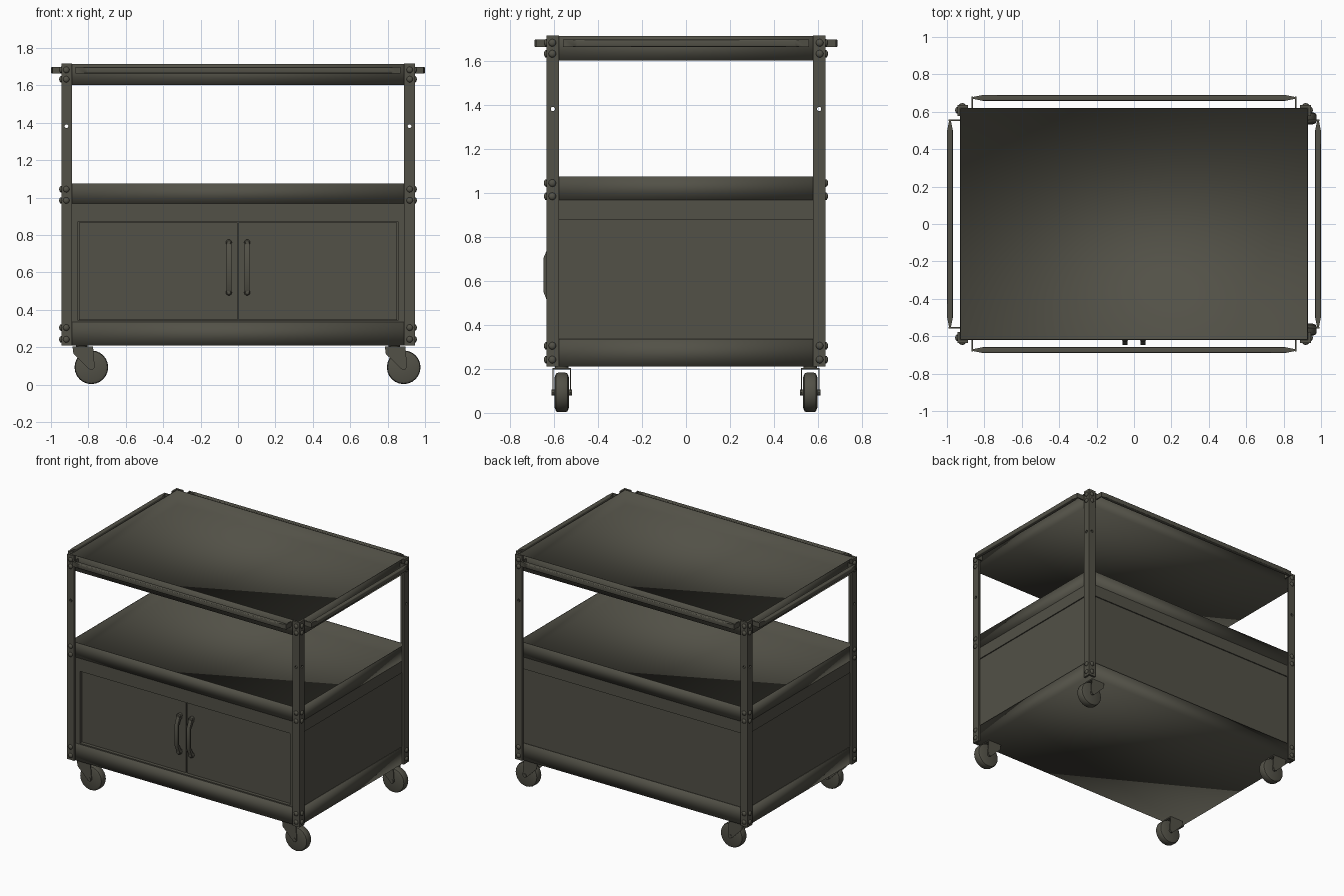
import bpy, bmesh, math
from mathutils import Matrix, Vector

if "Cube" in bpy.data.objects:
    bpy.data.objects.remove(bpy.data.objects["Cube"])

COLOUR = (0.085, 0.082, 0.063, 1)
steel = bpy.data.materials.new("dark_olive_steel")
steel.use_nodes = True
steel.diffuse_color = COLOUR
steel.node_tree.nodes["Principled BSDF"].inputs["Base Color"].default_value = COLOUR


def finish(name, bm, smooth=None):
    """Turn a bmesh into an object; smooth is an edge angle in degrees."""
    bmesh.ops.recalc_face_normals(bm, faces=bm.faces)
    mesh = bpy.data.meshes.new(name)
    bm.to_mesh(mesh)
    bm.free()
    mesh.materials.append(steel)
    ob = bpy.data.objects.new(name, mesh)
    bpy.context.collection.objects.link(ob)
    if smooth:
        bpy.ops.object.select_all(action='DESELECT')
        ob.select_set(True)
        bpy.context.view_layer.objects.active = ob
        if smooth >= 180:
            bpy.ops.object.shade_smooth()
        else:
            bpy.ops.object.shade_smooth_by_angle(angle=math.radians(smooth))
    return ob


def add_box(bm, x, y, z):
    """Box from (min, max) pairs."""
    size = Matrix.Diagonal((x[1] - x[0], y[1] - y[0], z[1] - z[0], 1))
    mid = Matrix.Translation((sum(x) / 2, sum(y) / 2, sum(z) / 2))
    bmesh.ops.create_cube(bm, size=1, matrix=mid @ size)


def box(name, x, y, z):
    bm = bmesh.new()
    add_box(bm, x, y, z)
    return finish(name, bm)


def add_lathe(bm, profile, axis, origin, sides=16):
    """Spin (distance along axis, radius) points into a closed solid."""
    turn = Vector((0, 0, 1)).rotation_difference(Vector(axis)).to_matrix()
    rings = []
    for d, r in profile:
        rings.append([bm.verts.new(Vector(origin) + turn @ Vector(
            (r * math.cos(2 * math.pi * i / sides), r * math.sin(2 * math.pi * i / sides), d)))
            for i in range(sides)])
    for a, b in zip(rings, rings[1:]):
        for i in range(sides):
            j = (i + 1) % sides
            bm.faces.new((a[i], a[j], b[j], b[i]))
    bm.faces.new(rings[0])
    bm.faces.new(rings[-1])


def add_prism(bm, points, offset):
    """Extrude a flat outline along an offset."""
    face = bm.faces.new([bm.verts.new(p) for p in points])
    out = bmesh.ops.extrude_face_region(bm, geom=[face])
    verts = [v for v in out["geom"] if isinstance(v, bmesh.types.BMVert)]
    bmesh.ops.translate(bm, verts=verts, vec=offset)


# Thin sheet trays, open at the top, softly shaded over their folds
W, D, SHEET = 0.93, 0.62, 0.007
for name, low, high in (("top_tray", 1.602, 1.714), ("middle_tray", 0.968, 1.076),
                        ("bottom_tray", 0.21, 0.335)):
    bm = bmesh.new()
    add_box(bm, (-W, W), (-D, D), (low, high))
    bm.normal_update()
    top = max(bm.faces, key=lambda f: f.calc_center_median().z)
    bmesh.ops.inset_region(bm, faces=[top], thickness=SHEET)
    out = bmesh.ops.extrude_face_region(bm, geom=[top])
    bmesh.ops.delete(bm, geom=[top], context='FACES_ONLY')
    floor = [v for v in out["geom"] if isinstance(v, bmesh.types.BMVert)]
    bmesh.ops.translate(bm, verts=floor, vec=(0, 0, low + SHEET - high))
    finish(name, bm, 180)

# Cabinet side and back panels below an overhanging strip
for s, side in ((-1, "right"), (1, "left")):
    box(side + "_panel", sorted((s * 0.9, s * 0.92)), (-0.6, 0.605), (0.32, 0.885))
    box(side + "_strip", sorted((s * 0.9, s * 0.928)), (-0.61, 0.615), (0.88, 0.969))
box("back_panel", (-0.9, 0.9), (0.59, 0.61), (0.32, 0.885))
box("back_strip", (-0.9, 0.9), (0.59, 0.618), (0.88, 0.969))

# Front frame around the door opening
bm = bmesh.new()
for s in (-1, 1):
    add_box(bm, sorted((s * 0.855, s * 0.92)), (-0.618, -0.58), (0.32, 0.969))
add_box(bm, (-0.855, 0.855), (-0.618, -0.58), (0.872, 0.969))
add_box(bm, (-0.855, 0.855), (-0.618, -0.58), (0.32, 0.343))
finish("door_frame", bm)

# Doors and arched pull handles
for s, side in ((-1, "right"), (1, "left")):
    box(side + "_door", sorted((s * 0.004, s * 0.851)), (-0.6, -0.58), (0.347, 0.868))
    bm = bmesh.new()
    outer = [(-0.6, 0.48), (-0.62, 0.48), (-0.648, 0.55),
             (-0.648, 0.705), (-0.62, 0.77), (-0.6, 0.77)]
    inner = [(-0.6, 0.74), (-0.612, 0.735), (-0.634, 0.695),
             (-0.634, 0.56), (-0.612, 0.515), (-0.6, 0.51)]
    add_prism(bm, [(s * 0.049 - 0.013, y, z) for y, z in outer + inner], (0.026, 0, 0))
    for z in (0.493, 0.76):
        add_lathe(bm, [(0, 0.016), (0.022, 0.016), (0.028, 0.01)], (0, -1, 0),
                  (s * 0.049, -0.6, z))
    finish(side + "_door_handle", bm, 35)

# Corner posts of angle steel, with a hole through each flange
PX, PY, T, F = 0.945, 0.635, 0.014, 0.057
for sx, a in ((-1, "right"), (1, "left")):
    for sy, b in ((-1, "front"), (1, "back")):
        corner = f"{b}_{a}"
        outline = [(PX, PY), (PX - F, PY), (PX - F, PY - T), (PX - T, PY - T),
                   (PX - T, PY - F), (PX, PY - F)]
        bm = bmesh.new()
        add_prism(bm, [(sx * x, sy * y, 0.21) for x, y in outline], (0, 0, 1.507))
        post = finish(corner + "_post", bm)
        bm = bmesh.new()
        hole = [(-0.03, 0.01), (0.03, 0.01)]
        add_lathe(bm, hole, (0, 1, 0), (sx * 0.917, sy * 0.63, 1.382))
        add_lathe(bm, hole, (1, 0, 0), (sx * 0.94, sy * 0.605, 1.382))
        cutter = finish(corner + "_hole_cutter", bm)
        cutter.hide_render = True
        cutter.hide_set(True)
        cutter.display_type = 'WIRE'
        cut = post.modifiers.new("holes", 'BOOLEAN')
        cut.operation, cut.object, cut.solver = 'DIFFERENCE', cutter, 'EXACT'

        # Domed bolts on both flanges
        bm = bmesh.new()
        heights = [1.683, 1.633, 0.305, 0.242]
        if (sx, sy) != (1, 1):
            heights += [1.045, 0.985]
        dome = [(0, 0.017), (0.005, 0.016), (0.009, 0.011), (0.011, 0.004)]
        for z in heights:
            add_lathe(bm, dome, (0, sy, 0), (sx * 0.918, sy * PY, z), 12)
            add_lathe(bm, dome, (sx, 0, 0), (sx * PX, sy * 0.608, z), 12)
        finish(corner + "_bolts", bm, 60)

        # Swivel caster trailing toward the left
        mx, my, cx = sx * 0.835, sy * 0.565, sx * 0.835 + 0.051
        bm = bmesh.new()
        add_lathe(bm, [(-0.032, 0.07), (-0.026, 0.086), (-0.016, 0.09), (0.016, 0.09),
                       (0.026, 0.086), (0.032, 0.07)], (0, 1, 0), (cx, my, 0.093), 24)
        finish(corner + "_wheel", bm, 40)
        bm = bmesh.new()
        fork = [(mx - 0.05, 0.205), (mx + 0.06, 0.205), (cx + 0.018, 0.093),
                (cx + 0.005, 0.078), (cx - 0.014, 0.084), (mx - 0.045, 0.165)]
        for s in (-1, 1):
            add_prism(bm, [(x, my + s * 0.038, z) for x, z in fork], (0, s * 0.005, 0))
        add_box(bm, (mx - 0.05, mx + 0.06), (my - 0.043, my + 0.043), (0.198, 0.205))
        add_lathe(bm, [(0.197, 0.03), (0.215, 0.03)], (0, 0, 1), (mx, my, 0))
        add_lathe(bm, [(-0.047, 0.014), (0.047, 0.014)], (0, 1, 0), (cx, my, 0.093))
        finish(corner + "_caster_fork", bm, 35)

# Push rails on all four sides: flat bars with pointed ends on thin brackets
Z, R, H = 1.681, 0.016, 0.018


def rail(name, half, reach, root, turn):
    """Rail along x at distance reach, turned about z into place."""
    bm = bmesh.new()
    plan = [(-half, -0.004), (-half + 0.06, -R), (half - 0.06, -R), (half, -0.004),
            (half, 0.004), (half - 0.06, R), (-half + 0.06, R), (-half, 0.004)]
    add_prism(bm, [(x, reach + y, Z - H) for x, y in plan], (0, 0, 2 * H))
    long_edges = [e for e in bm.edges if abs(e.verts[0].co.z - e.verts[1].co.z) < H
                  and e.calc_length() > half]
    bmesh.ops.bevel(bm, geom=long_edges, offset=0.009, segments=3, profile=0.5,
                    affect='EDGES')
    for e in (-half, half):
        add_box(bm, (e - 0.004, e + 0.004), (root, reach + 0.008), (Z - H, Z + H))
    bm.transform(Matrix.Rotation(math.radians(turn), 4, 'Z'))
    finish(name, bm, 40)


rail("back_rail", 0.866, 0.674, 0.618, 0)
rail("front_rail", 0.866, 0.674, 0.618, 180)
rail("right_rail", 0.556, 0.984, 0.928, 90)
rail("left_rail", 0.556, 0.984, 0.928, -90)
